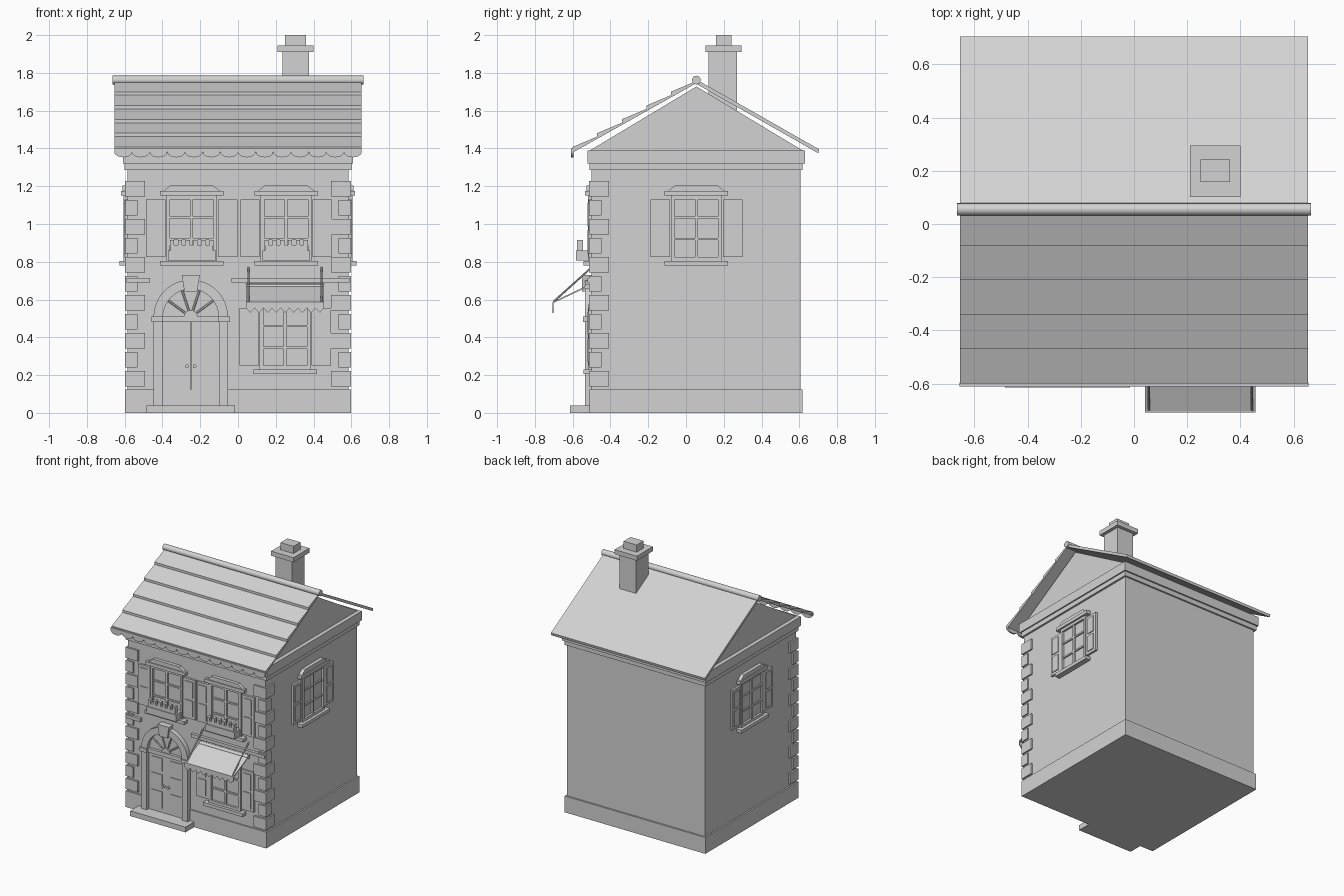
import bpy, bmesh, math
from mathutils import Matrix, Vector

if "Cube" in bpy.data.objects:
    bpy.data.objects.remove(bpy.data.objects["Cube"])

grey = bpy.data.materials.new("stone_grey")
grey.diffuse_color = (0.65, 0.65, 0.65, 1)
grey.use_nodes = True
grey.node_tree.nodes["Principled BSDF"].inputs["Base Color"].default_value = grey.diffuse_color
FRONT = -0.5      # y of the front wall
SIDE = 0.585      # x of the side walls
MID = 0.055       # y of the ridge
ID = Matrix()


def finish(name, bm, frame=ID, smooth=False):
    bm.transform(frame)
    bmesh.ops.recalc_face_normals(bm, faces=bm.faces)
    me = bpy.data.meshes.new(name)
    bm.to_mesh(me)
    bm.free()
    me.materials.append(grey)
    if smooth:
        me.shade_smooth()
        me.set_sharp_from_angle(angle=math.radians(40))
    ob = bpy.data.objects.new(name, me)
    bpy.context.collection.objects.link(ob)
    return ob


def box(name, x0, x1, y0, y1, z0, z1, frame=ID):
    bm = bmesh.new()
    size = Matrix.Diagonal((x1 - x0, y1 - y0, z1 - z0, 1))
    mid = Matrix.Translation(((x0 + x1) / 2, (y0 + y1) / 2, (z0 + z1) / 2))
    bmesh.ops.create_cube(bm, size=1, matrix=mid @ size)
    return finish(name, bm, frame)


def plate(name, u0, u1, z0, z1, out, frame):
    """Block standing out from a wall whose local -y points outwards."""
    return box(name, u0, u1, -out, 0.002, z0, z1, frame)


def prism(name, pts, a, b, axis="y", frame=ID):
    """Extrude a 2D outline (x,z along y, or y,z along x)."""
    bm = bmesh.new()
    place = (lambda p, t: (p[0], t, p[1])) if axis == "y" else (lambda p, t: (t, p[0], p[1]))
    lo = [bm.verts.new(place(p, a)) for p in pts]
    hi = [bm.verts.new(place(p, b)) for p in pts]
    bm.faces.new(lo)
    bm.faces.new(hi[::-1])
    n = len(pts)
    for i in range(n):
        bm.faces.new((lo[i], hi[i], hi[(i + 1) % n], lo[(i + 1) % n]))
    return finish(name, bm, frame)


def rod(name, p, q, r, segs=10, frame=ID):
    p, q = Vector(p), Vector(q)
    d = q - p
    m = Matrix.Translation((p + q) / 2) @ d.to_track_quat('Z', 'Y').to_matrix().to_4x4()
    bm = bmesh.new()
    bmesh.ops.create_cone(bm, cap_ends=True, segments=segs, radius1=r, radius2=r,
                          depth=d.length, matrix=m)
    return finish(name, bm, frame, True)


def arc(cx, cz, r, a0, a1, n):
    return [(cx + r * math.cos(math.radians(a0 + (a1 - a0) * i / n)),
             cz + r * math.sin(math.radians(a0 + (a1 - a0) * i / n))) for i in range(n + 1)]


def front(x):
    return Matrix.Translation((x, FRONT, 0))


# Body, plinth, cornice and gable
box("walls", -SIDE, SIDE, FRONT, 0.605, 0.1, 1.3)
box("plinth", -0.597, 0.597, -0.51, 0.618, 0, 0.125)
box("lower_cornice", -0.6, 0.6, -0.51, 0.618, 1.285, 1.32)
box("upper_cornice", -0.61, 0.61, -0.522, 0.63, 1.32, 1.39)
prism("gable", [(-0.51, 1.389), (0.618, 1.389), (MID, 1.728)], -0.58, 0.58, "x")

# Roof: flat rear slope, stepped front courses, ridge and scalloped edge
prism("rear_roof", [(MID, 1.765), (0.705, 1.395), (0.70, 1.375), (MID, 1.742)], -0.653, 0.653, "x")
for k in range(5):
    y, z = -0.08 - 0.13 * k, 1.70 - 0.073 * k
    prism("roof_course", [(y, z), (y + 0.13, z + 0.055), (y + 0.13, z + 0.043), (y, z - 0.03)],
          -0.653, 0.653, "x")
rod("ridge_roll", (-0.665, MID, 1.762), (0.665, MID, 1.762), 0.023, 16)
pitch = 1.31 / 14
edge = [(0.655, 1.40), (-0.655, 1.40)]
for i in range(14):
    cx = -0.655 + pitch * (i + 0.5)
    edge += [(x, 1.382 + (z - 1.382) * 0.62) for x, z in arc(cx, 1.382, pitch / 2, 180, 360, 10)][0 if i == 0 else 1:]
prism("scalloped_edge", edge, -0.61, -0.596)

# Chimney
box("chimney_stack", 0.235, 0.375, 0.12, 0.27, 1.6, 1.915)
box("chimney_cap", 0.21, 0.4, 0.102, 0.295, 1.91, 1.945)
box("chimney_pot", 0.25, 0.36, 0.158, 0.242, 1.94, 2.0)

# Corner stones, alternating long and short
for i in range(11):
    z = 0.14 + 0.1005 * i
    w = 0.105 if i % 2 == 0 else 0.065
    for s in (-1, 1):
        xs = sorted((s * 0.597, s * (0.597 - w)))
        box("corner_stone", xs[0], xs[1], -0.513, -0.513 + w, z, z + 0.083)


def shutter(u0, u1, z0, z1, f):
    plate("shutter", u0, u1, z0, z1, 0.016, f)
    m = (z0 + z1) / 2
    for a, b in ((z0 + 0.02, m - 0.01), (m + 0.01, z1 - 0.02)):
        plate("shutter_panel", u0 + 0.02, u1 - 0.02, a, b, 0.022, f)


def window(f, z0, z1, half=0.135, crown=True):
    """Glazing, bars, sill, head and a pair of shutters."""
    plate("window_glass", -half, half, z0, z1, 0.004, f)
    for s in (-1, 1):
        a, b = sorted((s * half, s * (half - 0.02)))
        plate("window_jamb", a, b, z0, z1, 0.02, f)
        c, d = sorted((s * (half + 0.005), s * (half + 0.108)))
        shutter(c, d, z0 + 0.02, z1 - 0.02, f)
    for a, b in ((z0, z0 + 0.02), (z1 - 0.02, z1)):
        plate("window_rail", -half, half, a, b, 0.02, f)
    plate("window_mullion", -0.008, 0.008, z0, z1, 0.017, f)
    for t in (1 / 3, 2 / 3):
        z = z0 + (z1 - z0) * t
        plate("window_bar", -half, half, z - 0.006, z + 0.006, 0.014, f)
    plate("window_sill", -0.168, 0.168, z0 - 0.025, z0, 0.042, f)
    if crown:
        plate("window_head", -0.168, 0.168, z1, z1 + 0.025, 0.034, f)
        prism("window_crown", [(-0.15, z1 + 0.025), (0.15, z1 + 0.025), (0.112, z1 + 0.055),
                               (-0.112, z1 + 0.055)], -0.026, 0.002, "y", f)


# Upper windows with flower boxes
for x in (-0.245, 0.255):
    f = front(x)
    window(f, 0.805, 1.15)
    plate("flower_box", -0.125, 0.125, 0.808, 0.86, 0.083, f)
    box("flower_bed", -0.113, 0.113, -0.078, -0.045, 0.855, 0.888, f)
    for i in range(6):
        u = -0.104 + 0.0416 * i
        box("flower", u - 0.011, u + 0.011, -0.078, -0.045, 0.885, 0.915, f)

# Side windows and the shop window
for s in (-1, 1):
    window(Matrix.Translation((s * SIDE, MID, 0)) @ Matrix.Rotation(s * math.pi / 2, 4, 'Z'), 0.805, 1.15)
window(front(0.25), 0.23, 0.575, crown=False)

# String course either side of the arch
plate("left_string_course", -0.59, -0.465, 0.69, 0.715, 0.022, front(0))
plate("right_string_course", -0.035, 0.59, 0.69, 0.715, 0.022, front(0))

# Awning with toothed valance, roller and stays
prism("awning_cloth", [(-0.5, 0.685), (-0.705, 0.588), (-0.705, 0.58), (-0.5, 0.677)], 0.042, 0.456, "x")
teeth = [(0.456, 0.588), (0.042, 0.588), (0.042, 0.555)]
step = 0.414 / 9
for i in range(9):
    teeth += [(0.042 + step * (i + 0.5), 0.53), (0.042 + step * (i + 1), 0.555)]
prism("awning_valance", teeth, -0.708, -0.702)
rod("awning_roller", (0.042, -0.523, 0.668), (0.456, -0.523, 0.668), 0.014)
for x in (0.055, 0.442):
    rod("awning_stay", (x, -0.7, 0.59), (x, -0.5, 0.77), 0.005, 8)

# Doorway
d = front(-0.25)
box("door_step", -0.485, -0.015, -0.615, -0.5, 0, 0.04)
for s in (-1, 1):
    def pair(name, a, b, z0, z1, out):
        u0, u1 = sorted((s * a, s * b))
        plate(name, u0, u1, z0, z1, out, d)
    pair("door_leaf", 0.002, 0.152, 0.04, 0.485, 0.01)
    pair("pilaster", 0.15, 0.198, 0.04, 0.485, 0.036)
    pair("pilaster_capital", 0.147, 0.207, 0.48, 0.51, 0.044)
    for z0, z1 in ((0.07, 0.2), (0.225, 0.33), (0.355, 0.455)):
        pair("door_panel", 0.035, 0.125, z0, z1, 0.015)
    rod("door_knob", (s * 0.02, -0.005, 0.247), (s * 0.02, -0.026, 0.247), 0.01, 10, d)
plate("transom", -0.15, 0.15, 0.48, 0.51, 0.026, d)
prism("fanlight_glass", arc(0, 0.505, 0.152, 0, 180, 20), -0.005, 0.002, "y", d)
prism("fanlight_hub", arc(0, 0.508, 0.036, 0, 180, 12), -0.02, 0.002, "y", d)
for a in (36, 72, 108, 144):
    c, s = math.cos(math.radians(a)), math.sin(math.radians(a))
    rod("fanlight_spoke", (0.03 * c, -0.008, 0.508 + 0.03 * s),
        (0.15 * c, -0.008, 0.508 + 0.15 * s), 0.006, 6, d)
prism("door_arch", arc(0, 0.508, 0.197, 0, 180, 24) + arc(0, 0.508, 0.147, 180, 0, 24), -0.036, 0.002, "y", d)
prism("keystone", [(-0.034, 0.643), (0.034, 0.643), (0.048, 0.73), (-0.048, 0.73)], -0.05, 0.002, "y", d)
